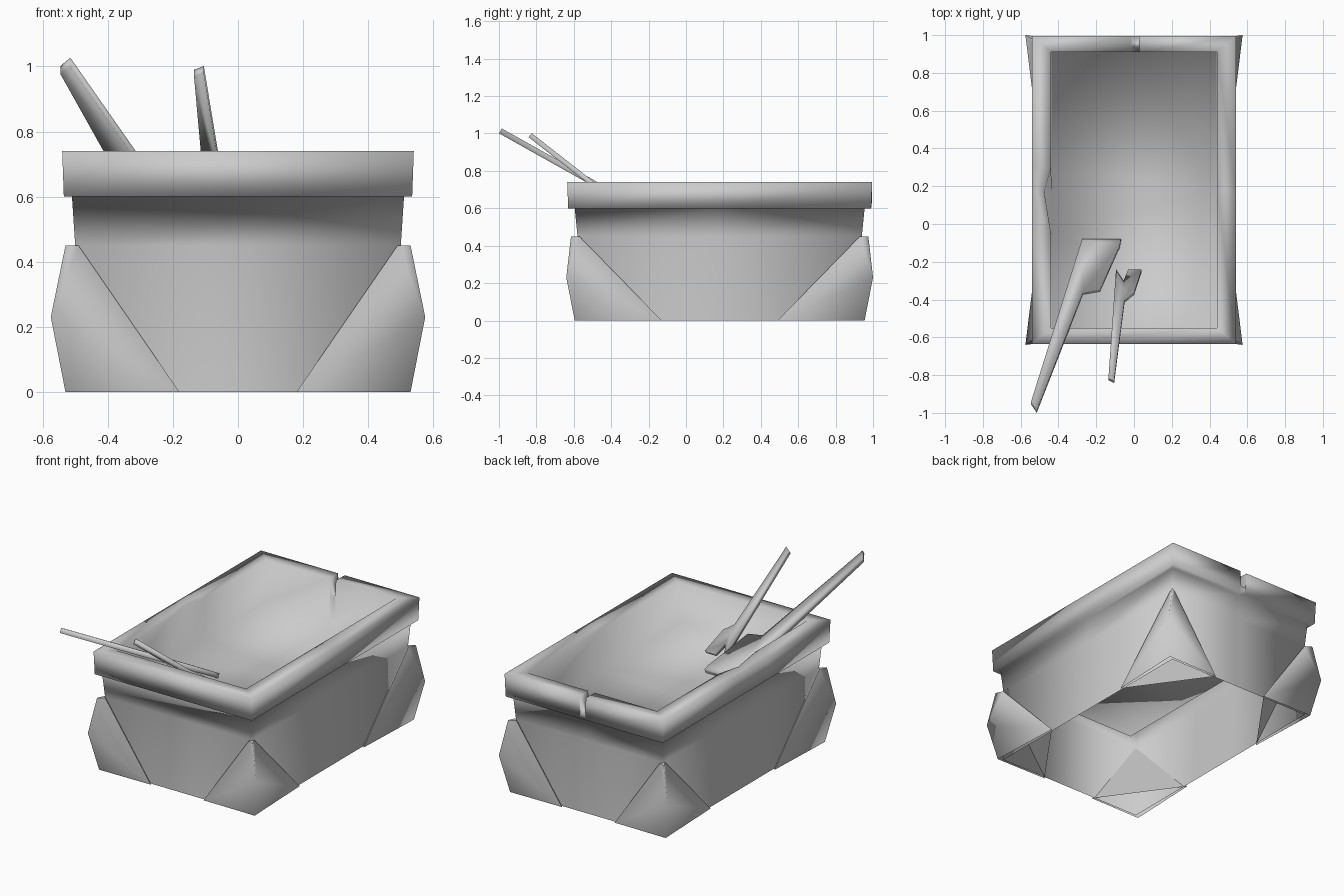
import bpy
from mathutils import Vector

cube = bpy.data.objects.get("Cube")
if cube:
    bpy.data.objects.remove(cube, do_unlink=True)

CY = 0.18  # middle of the box along y

grey = bpy.data.materials.new("plain_grey")
grey.use_nodes = True
grey.diffuse_color = (0.6, 0.6, 0.6, 1)
grey.node_tree.nodes["Principled BSDF"].inputs["Base Color"].default_value = (0.6, 0.6, 0.6, 1)


def add_part(name, verts, faces, flat=()):
    mesh = bpy.data.meshes.new(name)
    mesh.from_pydata(verts, [], faces)
    mesh.materials.append(grey)
    mesh.shade_smooth()
    for i in flat:
        mesh.polygons[i].use_smooth = False
    obj = bpy.data.objects.new(name, mesh)
    bpy.context.collection.objects.link(obj)


def box_loop(hx, hy, z, notch=0.0, chip=0.0):
    """Rectangle with points for the back notch and the chipped side."""
    back, right = CY + hy, -hx
    pts = [(-hx, CY - hy, z), (hx, CY - hy, z), (hx, CY, z), (hx, back, z)]
    pts += [(0.03, back, z), (0.024, back, z - notch),
            (-0.008, back, z - notch), (-0.015, back, z)]
    pts += [(right, back, z), (right, 0.3, z), (right - chip, 0.17, z), (right, -0.05, z)]
    return pts


# Box: open at the bottom, wall, overhanging rim, inner wall and soil
loops = [
    box_loop(0.5, 0.76, 0.0),
    box_loop(0.5, 0.76, 0.45),
    box_loop(0.51, 0.775, 0.6),
    box_loop(0.535, 0.81, 0.6),
    box_loop(0.54, 0.815, 0.74, notch=0.1),
    box_loop(0.44, 0.73, 0.74, notch=0.1, chip=0.035),
    box_loop(0.435, 0.73, 0.49),
]
n = len(loops[0])
faces = []
for k in range(len(loops) - 1):
    for i in range(n):
        j = (i + 1) % n
        faces.append((k * n + i, k * n + j, (k + 1) * n + j, (k + 1) * n + i))
faces.append(tuple(range((len(loops) - 1) * n, len(loops) * n)))
add_part("planter_box", [p for loop in loops for p in loop], faces)

# Corner guards: bulging pyramids, open underneath, one mirrored to each corner
A, M, B, E1, E2, A1, A2 = range(7)
guard = [(0.53, 0.795, 0.45), (0.575, 0.82, 0.23), (0.53, 0.775, 0),
         (0.18, 0.772, 0), (0.512, 0.31, 0), (0.49, 0.772, 0.45), (0.51, 0.75, 0.45)]
guard_faces = [(A1, A, M), (A1, M, E1), (E1, M, B),
               (A, A2, M), (M, A2, E2), (M, E2, B),
               (A, A1, A2), (A1, E1, E2, A2)]
for sx, side in ((1, "left"), (-1, "right")):
    for sy, end in ((1, "back"), (-1, "front")):
        pts = [(sx * x, CY + sy * y, z) for x, y, z in guard]
        fs = [f if sx * sy > 0 else f[::-1] for f in guard_faces]
        add_part(f"corner_guard_{end}_{side}", pts, fs, flat=(6, 7))


# Garden tools: flat slanted slabs stuck into the soil
def add_tool(name, outline, y0, z0, slope, thick):
    normal = Vector((0, slope, 1)).normalized()
    top = [Vector((x, y, z0 - slope * (y - y0))) for x, y in outline]
    low = [p - normal * thick for p in top]
    m = len(top)
    fs = [tuple(range(m)), tuple(range(2 * m - 1, m - 1, -1))]
    fs += [(m + i, m + (i + 1) % m, (i + 1) % m, i) for i in range(m)]
    add_part(name, [tuple(p) for p in top + low], fs)


add_tool("large_spade",
         [(-0.545, -0.94), (-0.515, -0.985), (-0.27, -0.36), (-0.18, -0.345),
          (-0.075, -0.11), (-0.07, -0.08), (-0.275, -0.08)],
         -0.08, 0.52, 0.56, 0.03)
add_tool("small_spade",
         [(-0.135, -0.81), (-0.105, -0.825), (-0.05, -0.4), (0.0, -0.36),
          (0.04, -0.24), (-0.03, -0.24), (-0.055, -0.3), (-0.095, -0.24)],
         -0.24, 0.545, 0.78, 0.027)
